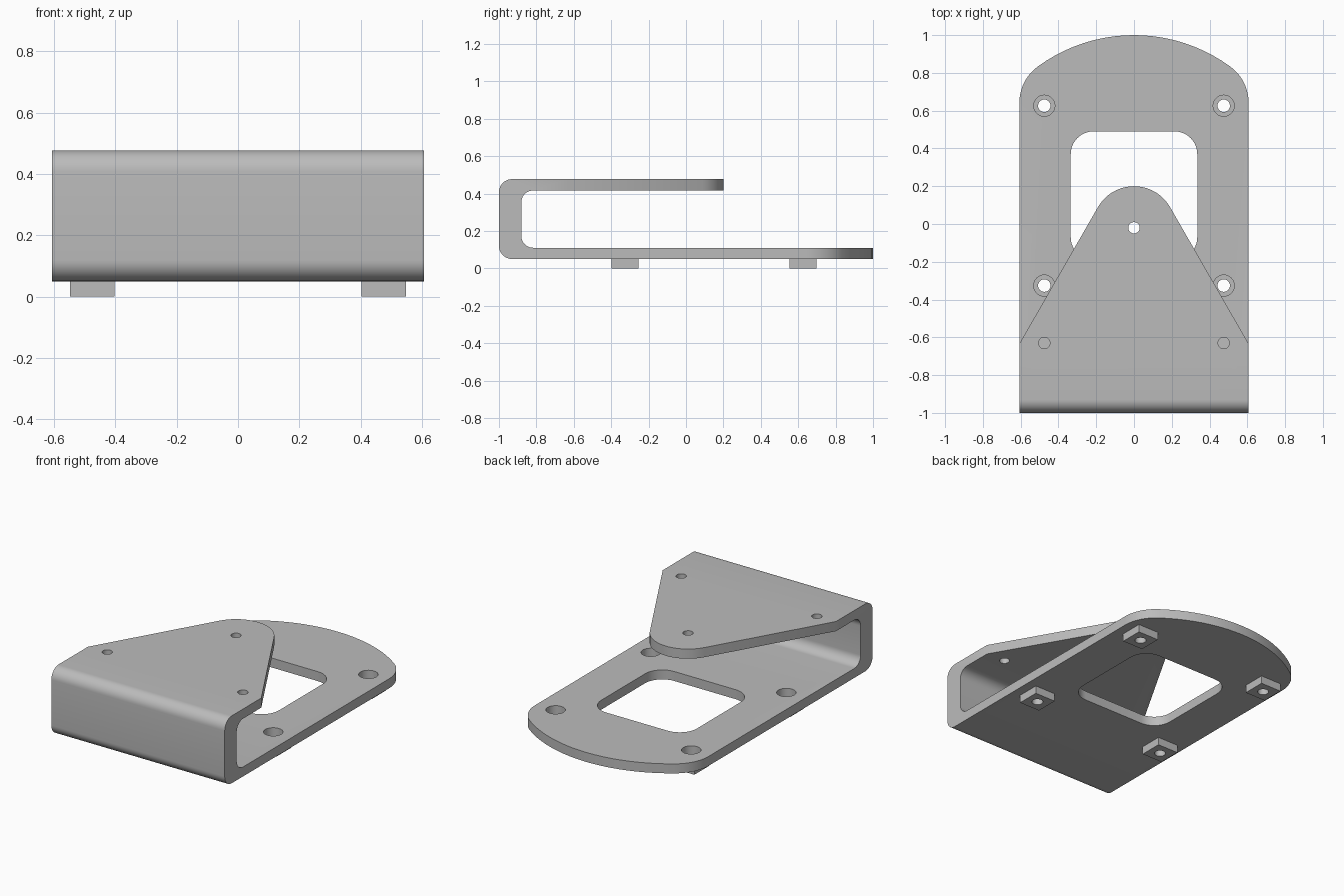
import bpy
import bmesh
from math import sin, cos, radians, pi

if "Cube" in bpy.data.objects:
    bpy.data.objects.remove(bpy.data.objects["Cube"], do_unlink=True)

W = 0.607                      # half width
LOW, HIGH = (0.05, 0.11), (0.416, 0.477)   # plate heights

grey = bpy.data.materials.new("plain grey")
grey.use_nodes = True
colour = (0.5, 0.5, 0.5, 1)
grey.diffuse_color = colour
grey.node_tree.nodes["Principled BSDF"].inputs["Base Color"].default_value = colour


def arc(cx, cy, r, a0, a1, n=10):
    angles = [radians(a0 + (a1 - a0) * i / n) for i in range(n + 1)]
    return [(cx + r * cos(a), cy + r * sin(a)) for a in angles]


def prism(name, points, lo, hi, along_x=False):
    """Extrude a closed outline along z, or a side profile along x."""
    bm = bmesh.new()
    verts = [bm.verts.new((lo, p, q) if along_x else (p, q, lo)) for p, q in points]
    face = bm.faces.new(verts)
    new = bmesh.ops.extrude_face_region(bm, geom=[face])["geom"]
    step = (hi - lo, 0, 0) if along_x else (0, 0, hi - lo)
    bmesh.ops.translate(bm, vec=step, verts=[v for v in new if isinstance(v, bmesh.types.BMVert)])
    bmesh.ops.recalc_face_normals(bm, faces=bm.faces)
    mesh = bpy.data.meshes.new(name)
    bm.to_mesh(mesh)
    bm.free()
    mesh.materials.append(grey)
    obj = bpy.data.objects.new(name, mesh)
    bpy.context.collection.objects.link(obj)
    return obj


def combine(target, tool, operation="DIFFERENCE"):
    """Apply a boolean and remove the tool."""
    bpy.context.view_layer.objects.active = target
    mod = target.modifiers.new("cut", "BOOLEAN")
    mod.operation, mod.solver, mod.object = operation, "EXACT", tool
    bpy.ops.object.modifier_apply(modifier=mod.name)
    bpy.data.objects.remove(tool, do_unlink=True)


def drill(target, x, y, r, lo, hi):
    circle = arc(x, y, r, 0, 360, 32)[:-1]
    combine(target, prism("drill", circle, lo, hi))


# Bent sheet: side profile swept across the width
ro, ri = 0.07, 0.062
back = -0.88
profile = [(1.05, LOW[0]), (1.05, LOW[1])]
profile += arc(back + ri, LOW[1] + ri, ri, 270, 180)
profile += arc(back + ri, HIGH[0] - ri, ri, 180, 90)
profile += [(0.25, HIGH[0]), (0.25, HIGH[1])]
profile += arc(-1 + ro, HIGH[1] - ro, ro, 90, 180)
profile += arc(-1 + ro, LOW[0] + ro, ro, 180, 270)
bracket = prism("bracket", profile, -W, W, along_x=True)

# Rounded end of the base plate
end = [(0.8, 0.642)] + arc(0.37, 0.642, 0.237, 0, 53.8)
end += arc(0, 0.137, 0.863, 53.8, 126.2, 20)[1:-1]
end += arc(-0.37, 0.642, 0.237, 126.2, 180) + [(-0.8, 0.642), (-0.8, 1.2), (0.8, 1.2)]
combine(bracket, prism("base_trim", end, 0, 0.25))

# Tapered tongue of the upper plate
tongue = [(0.707, -0.808)] + arc(0, -0.02, 0.22, 30, 150, 20)
tongue += [(-0.707, -0.808), (-0.8, 0.4), (0.8, 0.4)]
combine(bracket, prism("tongue_trim", tongue, 0.3, 0.6))

# Window in the base plate
window = []
for sx, sy, a in ((1, 1, 0), (-1, 1, 90), (-1, -1, 180), (1, -1, 270)):
    window += arc(sx * 0.215, 0.15 + sy * 0.22, 0.12, a, a + 90)
combine(bracket, prism("window_cut", window, 0, 0.25))

# Square feet with counterbored holes
for side in (-1, 1):
    for y in (-0.326, 0.626):
        x, h = side * 0.475, 0.073
        square = [(x - h, y - h), (x + h, y - h), (x + h, y + h), (x - h, y + h)]
        combine(bracket, prism("foot", square, 0, 0.08), "UNION")
        drill(bracket, x, y, 0.056, 0.045, 0.25)
        drill(bracket, x, y, 0.033, -0.1, 0.2)

# Small holes in the upper plate
for x, y in ((0, -0.02), (-0.475, -0.63), (0.475, -0.63)):
    drill(bracket, x, y, 0.03, 0.3, 0.6)

bpy.ops.object.select_all(action="DESELECT")
bracket.select_set(True)
bpy.context.view_layer.objects.active = bracket
bpy.ops.object.shade_smooth_by_angle(angle=pi / 6)
